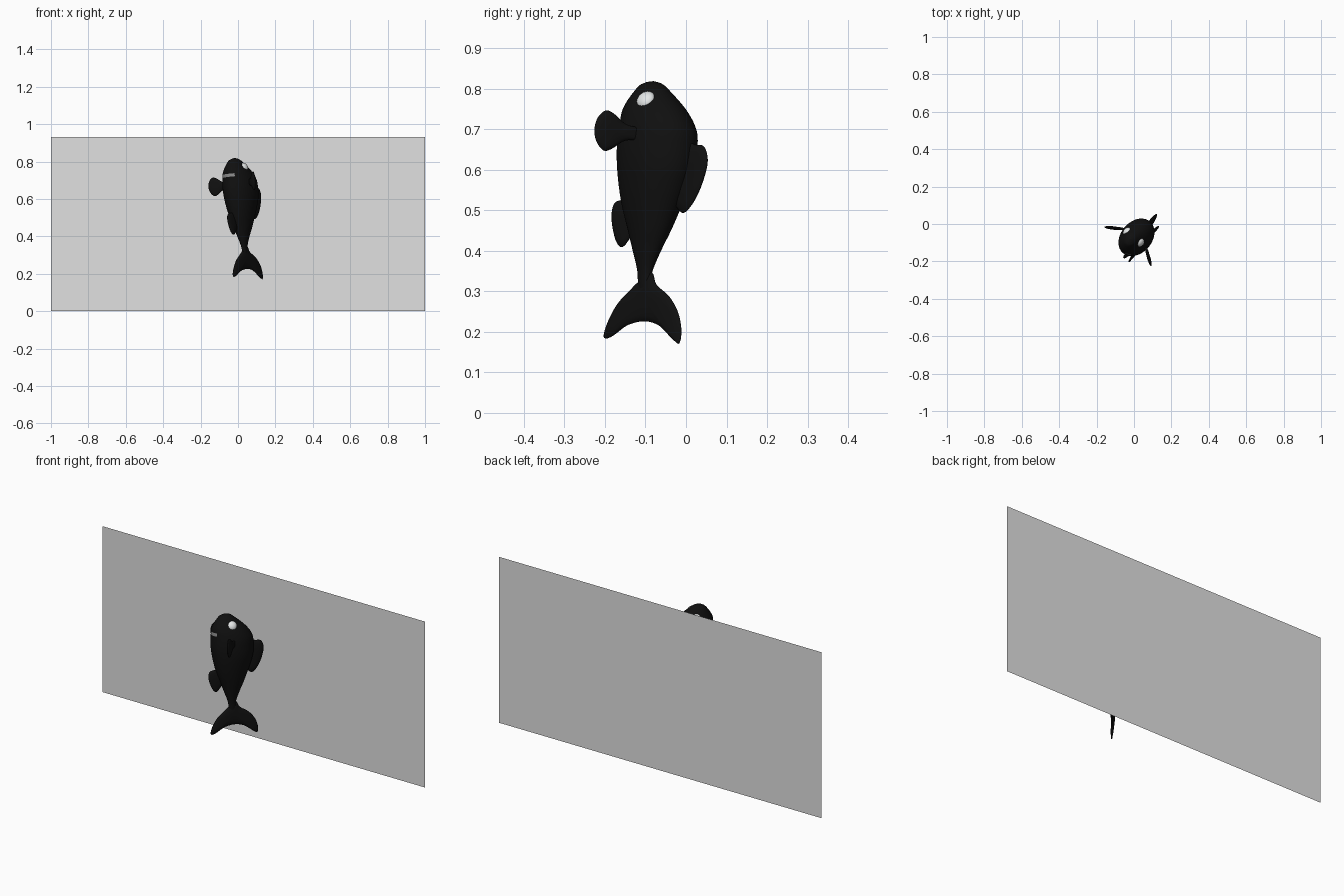
import bpy, bmesh, math
from mathutils import Vector, Matrix

if "Cube" in bpy.data.objects:
    bpy.data.objects.remove(bpy.data.objects["Cube"])


def material(name, r, g, b):
    m = bpy.data.materials.new(name)
    m.diffuse_color = (r, g, b, 1)
    m.use_nodes = True
    m.node_tree.nodes["Principled BSDF"].inputs["Base Color"].default_value = m.diffuse_color
    return m


BLACK = material("black skin", 0.005, 0.005, 0.005)
WHITE = material("eye white", 0.82, 0.84, 0.84)
LIP = material("lip grey", 0.25, 0.25, 0.25)
PANEL = material("panel grey", 0.75, 0.75, 0.75)

# Fish frame: X = belly to back, Y = sideways, Z = head; turned 50 degrees and leaning a little
FISH = (Matrix.Translation((0.01, -0.07, 0.68)) @ Matrix.Rotation(math.radians(50), 4, 'Z')
        @ Matrix.Rotation(math.radians(-6.6), 4, 'X'))
MIRROR = Matrix.Scale(-1, 4, (0, 1, 0))


def finish(bm, name, mats, matrix=FISH, smooth=True):
    bmesh.ops.recalc_face_normals(bm, faces=bm.faces[:])
    me = bpy.data.meshes.new(name)
    bm.to_mesh(me)
    bm.free()
    for m in mats:
        me.materials.append(m)
    for p in me.polygons:
        p.use_smooth = smooth
    ob = bpy.data.objects.new(name, me)
    bpy.context.collection.objects.link(ob)
    ob.matrix_world = matrix
    return ob


def spline(points, steps, closed=False):
    """Smooth curve through the given points."""
    pts = [Vector(p) for p in points]
    n = len(pts)
    get = (lambda i: pts[i % n]) if closed else (lambda i: pts[max(0, min(n - 1, i))])
    out = []
    for i in range(n if closed else n - 1):
        a, b, c, d = (get(i + k) for k in (-1, 0, 1, 2))
        for k in range(steps):
            t = k / steps
            out.append(0.5 * (2 * b + (c - a) * t + (2 * a - 5 * b + 4 * c - d) * t * t
                              + (3 * b - a - 3 * c + d) * t ** 3))
    if not closed:
        out.append(pts[-1])
    return out


def fin(name, outline, origin, a_dir, b_dir, thick, mid, mirror=False):
    """Lens-shaped fin from an outline, thickest around the point mid."""
    bm = bmesh.new()
    o, a, b = Vector(origin), Vector(a_dir).normalized(), Vector(b_dir).normalized()
    nrm = a.cross(b)
    mid = Vector(mid)
    rim = spline(outline, 5, True)
    n = len(rim)

    def ring(f, h):
        return [bm.verts.new(o + a * q.x + b * q.y + nrm * h)
                for q in (mid + (p - mid) * f for p in rim)]
    edge = ring(1, 0)
    for side in (1, -1):
        prev = edge
        for f, h in ((0.97, 0.35), (0.75, 0.75), (0.4, 1)):
            cur = ring(f, h * side * thick)
            for i in range(n):
                j = (i + 1) % n
                bm.faces.new((prev[i], prev[j], cur[j], cur[i]))
            prev = cur
        c = bm.verts.new(o + a * mid.x + b * mid.y + nrm * thick * side)
        for i in range(n):
            bm.faces.new((prev[i], prev[(i + 1) % n], c))
    if mirror:
        bm.transform(MIRROR)
    return finish(bm, name, [BLACK])


# Body: ellipse rings (height, belly-back offset, half depth, half width)
rows = [(0.139, -0.027, 0.002, 0.002), (0.134, -0.027, 0.023, 0.018), (0.12, -0.027, 0.043, 0.034),
        (0.07, -0.015, 0.087, 0.064), (0.02, -0.001, 0.107, 0.078), (-0.03, 0.001, 0.111, 0.081),
        (-0.08, 0.002, 0.107, 0.078), (-0.13, -0.001, 0.095, 0.069), (-0.18, -0.004, 0.079, 0.057),
        (-0.23, -0.005, 0.060, 0.043), (-0.28, -0.008, 0.040, 0.028), (-0.33, -0.009, 0.022, 0.015),
        (-0.37, -0.008, 0.018, 0.009), (-0.40, -0.006, 0.012, 0.005)]
bm = bmesh.new()
N = 40
rings = []
for r in spline(rows, 6):
    z, off, depth, width = r
    rings.append([bm.verts.new((off + depth * math.cos(2 * math.pi * i / N),
                                width * math.sin(2 * math.pi * i / N), z)) for i in range(N)])
bm.faces.new(rings[0])
bm.faces.new(rings[-1])
for p, q in zip(rings, rings[1:]):
    for i in range(N):
        j = (i + 1) % N
        f = bm.faces.new((p[i], p[j], q[j], q[i]))
        c = f.calc_center_median()
        # Lip stripe on the belly side of the head
        if 0.036 < c.z < 0.056 and c.x < -0.05 and abs(c.y) < 0.045:
            f.material_index = 1
finish(bm, "fish_body", [BLACK, LIP])

# Tail, back and belly fins lie in the fish's middle plane
fin("tail_fin", [(0.012, -0.335), (0.03, -0.365), (0.075, -0.395), (0.108, -0.435), (0.123, -0.48),
                 (0.119, -0.512), (0.098, -0.502), (0.05, -0.468), (0, -0.457), (-0.055, -0.468),
                 (-0.105, -0.497), (-0.126, -0.495), (-0.117, -0.46), (-0.09, -0.415),
                 (-0.055, -0.383), (-0.028, -0.36)],
    (0, 0, 0), (1, 0, 0), (0, 0, 1), 0.009, (0, -0.40))
fin("back_fin", [(0.07, -0.01), (0.12, -0.018), (0.15, -0.022), (0.164, -0.045), (0.165, -0.075),
                 (0.15, -0.125), (0.128, -0.165), (0.105, -0.187), (0.085, -0.18), (0.06, -0.14)],
    (0, 0, 0), (1, 0, 0), (0, 0, 1), 0.009, (0.11, -0.09))
fin("belly_fin", [(-0.06, -0.16), (-0.112, -0.158), (-0.127, -0.175), (-0.126, -0.21),
                  (-0.11, -0.255), (-0.092, -0.273), (-0.075, -0.262), (-0.05, -0.22)],
    (0, 0, 0), (1, 0, 0), (0, 0, 1), 0.009, (-0.09, -0.21))

# Paired side fins and eyes
paddle = [(-0.02, 0.013), (0.02, 0.021), (0.053, 0.044), (0.075, 0.05), (0.094, 0.03), (0.1, 0),
          (0.093, -0.028), (0.073, -0.049), (0.052, -0.043), (0.02, -0.02), (-0.02, -0.013)]
for side, flip in (("right", True), ("left", False)):
    fin(side + "_side_fin", paddle, (-0.011, 0.081, 0), (-0.052, 0.077, 0), (0, 0, 1),
        0.008, (0.05, 0), flip)
    bm = bmesh.new()
    bmesh.ops.create_uvsphere(bm, u_segments=24, v_segments=16, radius=1)
    bm.transform(Matrix.Translation((-0.008, 0.045, 0.086)) @ Matrix.Rotation(math.radians(30), 4, 'X')
                 @ Matrix.Diagonal((0.025, 0.018, 0.025, 1)))
    if flip:
        bm.transform(MIRROR)
    finish(bm, side + "_eye", [WHITE])

# Flat panel behind the fish
bm = bmesh.new()
bm.faces.new([bm.verts.new(v) for v in ((-1, 0.226, 0), (1, 0.226, 0), (1, 0.226, 0.93), (-1, 0.226, 0.93))])
finish(bm, "back_panel", [PANEL], Matrix.Identity(4), False)
